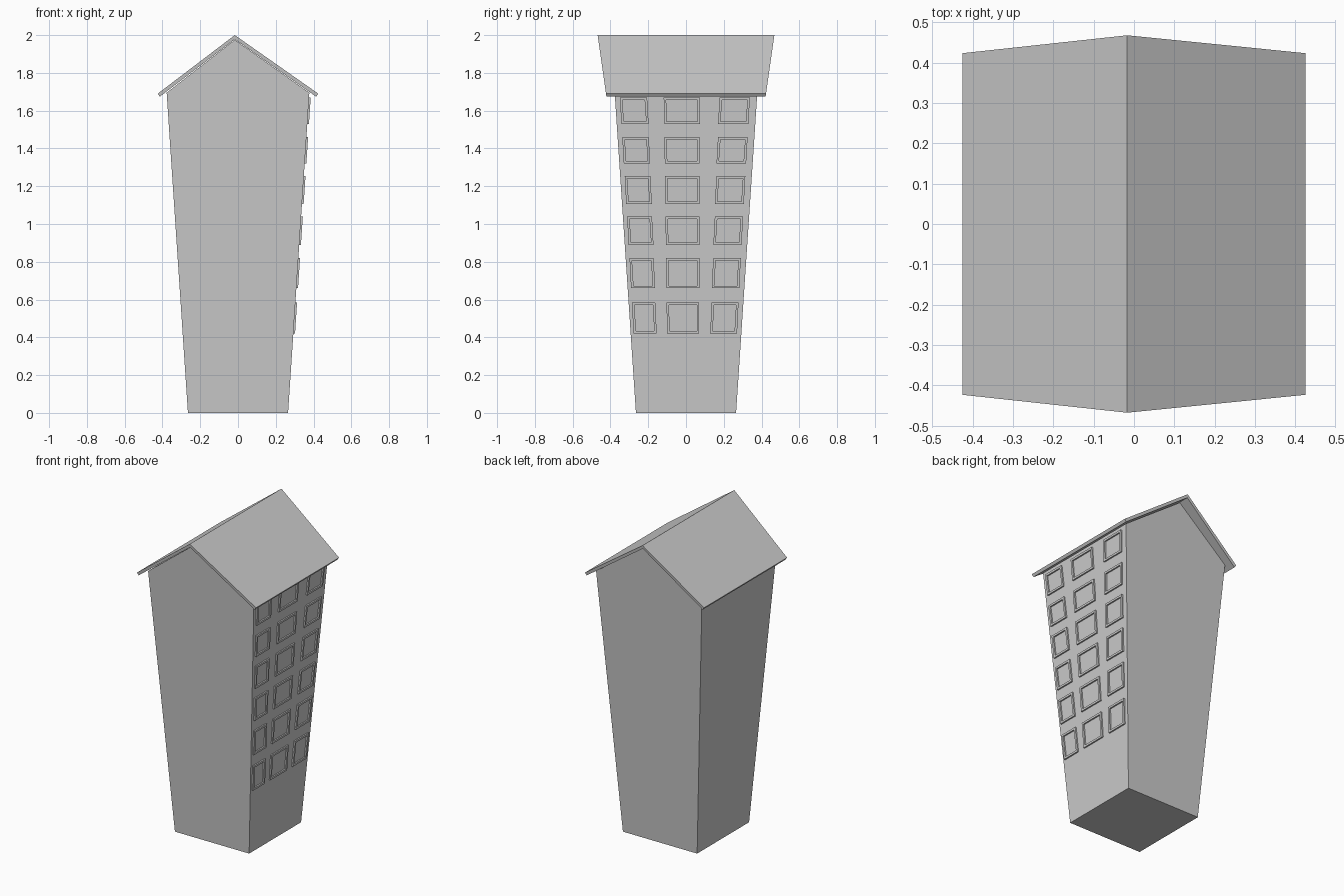
import bpy
import bmesh

if "Cube" in bpy.data.objects:
    bpy.data.objects.remove(bpy.data.objects["Cube"])


def make_object(name, bm):
    bmesh.ops.recalc_face_normals(bm, faces=bm.faces)
    mesh = bpy.data.meshes.new(name)
    bm.to_mesh(mesh)
    bm.free()
    obj = bpy.data.objects.new(name, mesh)
    bpy.context.collection.objects.link(obj)
    return obj


def wall(z):
    """Half width of the flaring tower at height z."""
    return 0.265 + 0.0665 * z


def prism(name, profile, depth):
    """Front (x, z) profile bridged to its mirror; depth(z) gives the half depth."""
    bm = bmesh.new()
    front = [bm.verts.new((x, -depth(z), z)) for x, z in profile]
    back = [bm.verts.new((x, depth(z), z)) for x, z in profile]
    bm.faces.new(front)
    bm.faces.new(back[::-1])
    n = len(profile)
    for i in range(n):
        j = (i + 1) % n
        bm.faces.new((front[i], back[i], back[j], front[j]))
    return make_object(name, bm)


# Tower body: flared walls and gable ends
eave = 1.695
prism("tower_body",
      [(-wall(0), 0), (wall(0), 0), (wall(eave), eave),
       (-0.017, 1.975), (-wall(eave), eave)], wall)

# Thin gabled roof, ends leaning outwards towards the ridge
prism("roof",
      [(-0.425, 1.69), (-0.414, 1.674), (-0.017, 1.978),
       (0.414, 1.674), (0.425, 1.69), (-0.017, 2.0)],
      lambda z: 0.423 + 0.045 * (z - 1.685) / 0.315)


# Window frames on the right wall
def window_frame(name, y0, y1, z0, z1, slant0, slant1, t=0.013, out=0.009):
    bm = bmesh.new()

    def ring(inset, offset):
        pts = ((y0 + inset, z0 + inset), (y1 + inset * -1, z0 + inset),
               (y1 - inset + slant1, z1 - inset), (y0 + inset + slant0, z1 - inset))
        return [bm.verts.new((wall(z) + offset, y, z)) for y, z in pts]

    rings = [ring(0, -0.006), ring(0, out), ring(t, out), ring(t, -0.006)]
    for a, b in zip(rings, rings[1:] + rings[:1]):
        for i in range(4):
            j = (i + 1) % 4
            bm.faces.new((a[i], a[j], b[j], b[i]))
    return make_object(name, bm)


rows = [(0.42, 0.585), (0.66, 0.82), (0.89, 1.04),
        (1.105, 1.255), (1.32, 1.46), (1.53, 1.67)]
# Each column: left and right edge at the bottom row and at the top row
columns = [(-0.278, -0.155, -0.342, -0.198),
           (-0.100, 0.070, -0.115, 0.073),
           (0.128, 0.270, 0.170, 0.330)]
for r, (z0, z1) in enumerate(rows):
    f = r / (len(rows) - 1)
    for c, (a0, b0, a1, b1) in enumerate(columns):
        window_frame(f"window_frame_{r + 1}_{c + 1}",
                     a0 + (a1 - a0) * f, b0 + (b1 - b0) * f, z0, z1,
                     (-0.008, -0.003, 0.008)[c], (-0.008, 0.0, 0.008)[c])
